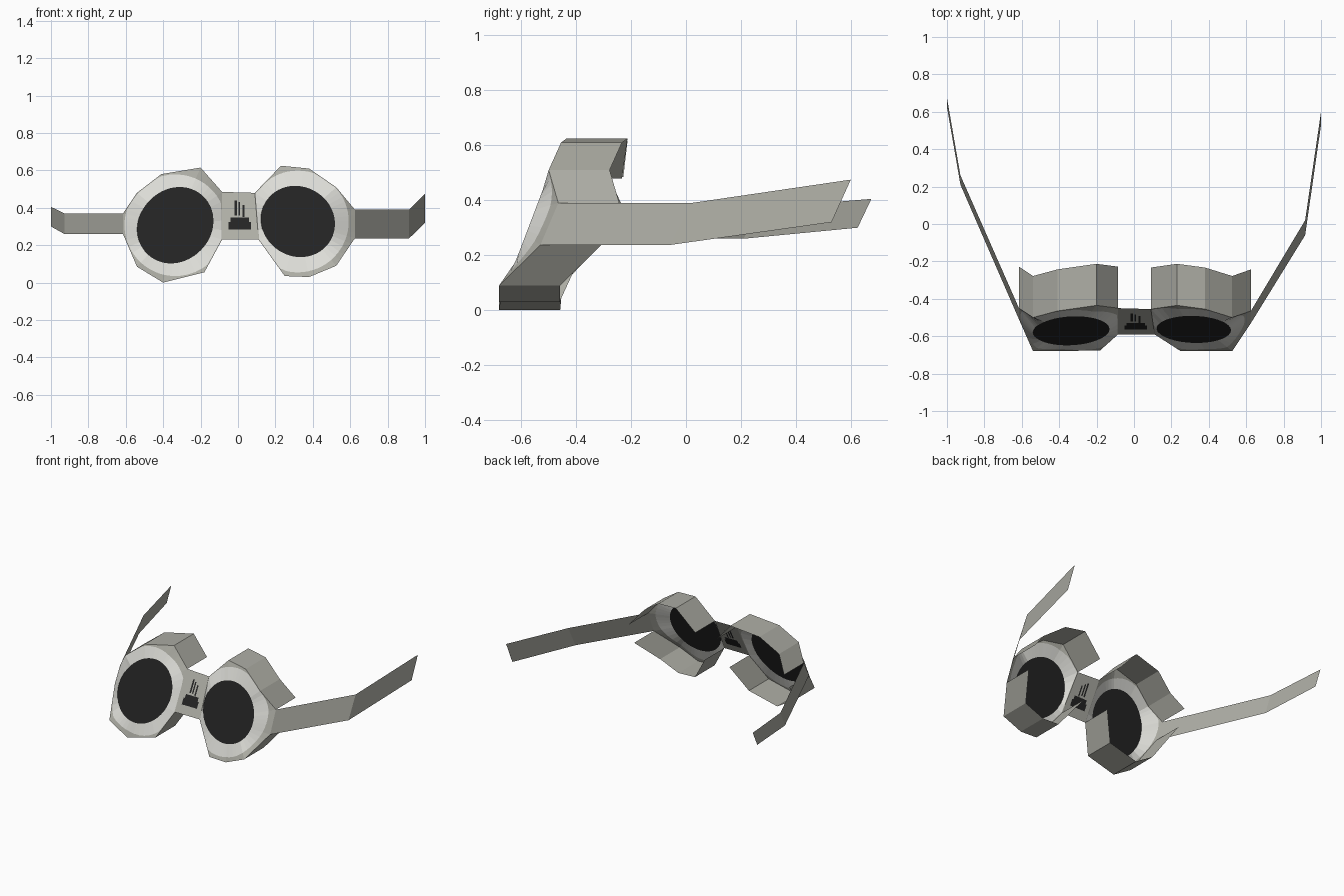
import bpy, math
from mathutils import Vector

if "Cube" in bpy.data.objects:
    bpy.data.objects.remove(bpy.data.objects["Cube"])


def material(name, rgb):
    m = bpy.data.materials.new(name)
    m.diffuse_color = (*rgb, 1)
    m.use_nodes = True
    m.node_tree.nodes["Principled BSDF"].inputs["Base Color"].default_value = m.diffuse_color
    return m


GREY = material("grey_leather", (0.42, 0.42, 0.375))
LIGHT = material("pale_rim", (0.72, 0.72, 0.68))
DARK = material("dark_glass", (0.017, 0.017, 0.017))


def build(name, verts, faces, mats, slots=None):
    me = bpy.data.meshes.new(name)
    me.from_pydata([tuple(v) for v in verts], [], faces)
    for m in mats:
        me.materials.append(m)
    if slots:
        for p, s in zip(me.polygons, slots):
            p.material_index = s
    ob = bpy.data.objects.new(name, me)
    bpy.context.collection.objects.link(ob)
    return ob


# Eyepiece outlines, clockwise from the front; edges 4-5 and 9-0 are open
LEFT = [(-.615, -.45, .37), (-.54, -.50, .48), (-.41, -.465, .58), (-.20, -.435, .615),
        (-.085, -.45, .485), (-.085, -.59, .23), (-.18, -.675, .055), (-.40, -.68, .0),
        (-.54, -.68, .085), (-.615, -.51, .26)]
RIGHT = [(.09, -.455, .48), (.23, -.435, .625), (.38, -.455, .61), (.525, -.50, .51),
         (.625, -.465, .39), (.625, -.53, .237), (.525, -.68, .09), (.38, -.68, .03),
         (.25, -.68, .035), (.11, -.59, .23)]
DEPTH = Vector((0, .222, 0))


def eyepiece(side, outline, cx, cz, radius, stretch, tilt):
    pts = [Vector(p) for p in outline]
    n, sub = len(pts), 5
    # front plate: outline, pale ring, round lens
    outer = [pts[i].lerp(pts[(i + 1) % n], k / sub) for i in range(n) for k in range(sub)]
    ring, lens = [], []
    for p in outer:
        dx, dz = p.x - cx, p.z - cz
        r_out, a = math.hypot(dx, dz), math.atan2(dz, dx)
        r = radius + stretch * math.cos(2 * (a - tilt))
        z = cz + r * math.sin(a)
        q = Vector((cx + r * math.cos(a), -.57 + .38 * (z - .31), z))
        t = (min(.272, .985 * r_out) - r) / (r_out - r)
        lens.append(q)
        ring.append(q.lerp(p, t))
    m = len(outer)
    faces, slots = [], []
    for level in range(2):
        for i in range(m):
            j, b = (i + 1) % m, level * m
            faces.append((b + i, b + m + i, b + m + j, b + j))
            slots.append(level)
    faces.append(tuple(reversed(range(2 * m, 3 * m))))
    slots.append(2)
    build(side + "_eyepiece_front", outer + ring + lens, faces, [GREY, LIGHT, DARK], slots)
    # upper and lower cup walls reaching back to the face
    walls = [(i, i + 1, n + i + 1, n + i) for i in range(n - 1) if i != 4]
    build(side + "_eye_cup", pts + [p + DEPTH for p in pts], walls, [GREY])


eyepiece("left", LEFT, -.335, .307, .203, .012, math.radians(45))
eyepiece("right", RIGHT, .32, .327, .194, .008, math.radians(150))

# Nose bridge
build("nose_bridge", [LEFT[4], LEFT[5], RIGHT[9], RIGHT[0]], [(0, 1, 2, 3)], [GREY])


# Dark vent mark on the bridge: a wide slot with narrow bars, seen on both sides
def bridge_point(x, z, off):
    return (x, -.59 + .55 * (z - .23) + off, z)


verts, faces = [], []
for x0, x1, z0, z1 in [(-.05, .07, .285, .325), (-.04, .06, .325, .348),
                       (-.018, -.006, .36, .44), (.002, .012, .36, .43),
                       (.024, .034, .35, .415)]:
    for off, flip in ((-.004, False), (.004, True)):
        k = len(verts)
        verts += [bridge_point(x, z, off) for x, z in ((x0, z0), (x1, z0), (x1, z1), (x0, z1))]
        faces.append((k + 3, k + 2, k + 1, k) if flip else (k, k + 1, k + 2, k + 3))
build("bridge_vent", verts, faces, [DARK])


# Side straps: top and bottom edges bent at the knee
def strap(name, top, bottom, flip):
    faces = [(3, 4, 1, 0), (4, 5, 2, 1)]
    if flip:
        faces = [f[::-1] for f in faces]
    build(name, top + bottom, faces, [GREY])


strap("right_strap", [RIGHT[4], (.915, .02, .39), (1, .60, .475)],
      [RIGHT[5], (.915, -.06, .237), (1, .53, .32)], False)
strap("left_strap", [LEFT[0], (-.928, .26, .37), (-1, .675, .405)],
      [LEFT[9], (-.928, .21, .26), (-1, .625, .30)], True)
